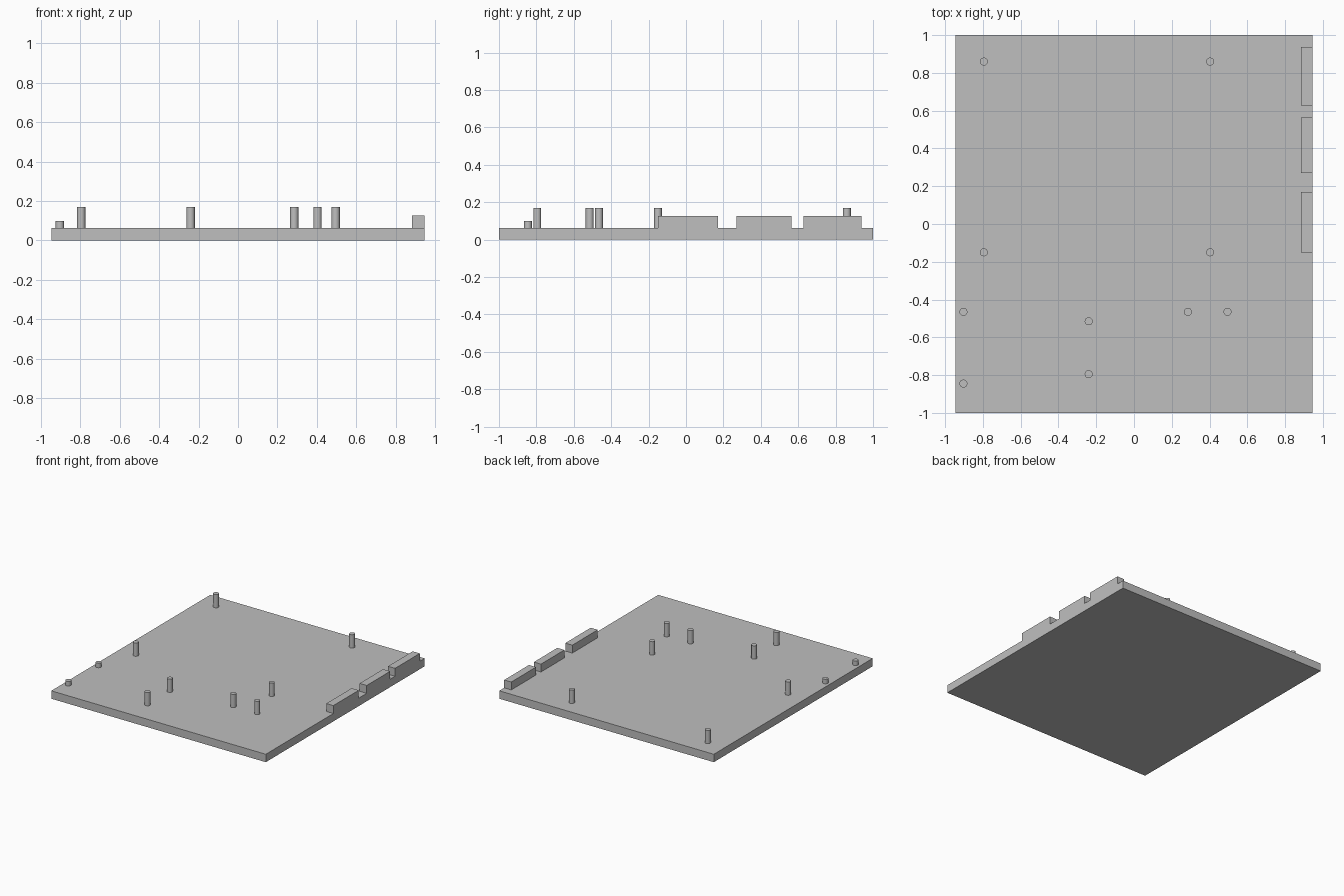
import bpy

cube = bpy.data.objects.get("Cube")
if cube:
    bpy.data.objects.remove(cube, do_unlink=True)

GREY = (0.52, 0.52, 0.52, 1)
grey = bpy.data.materials.new("plain_grey")
grey.use_nodes = True
grey.diffuse_color = GREY
grey.node_tree.nodes["Principled BSDF"].inputs["Base Color"].default_value = GREY

HALF_X = 0.945
PLATE_TOP = 0.063
BLOCK_TOP = 0.126
PIN_RADIUS = 0.021


def box(name, low, high):
    """Box between two opposite corners."""
    centre = [(a + b) / 2 for a, b in zip(low, high)]
    bpy.ops.mesh.primitive_cube_add(size=1, location=centre)
    obj = bpy.context.object
    obj.name = name
    obj.scale = [b - a for a, b in zip(low, high)]
    bpy.ops.object.transform_apply(location=False, rotation=False, scale=True)
    obj.data.materials.append(grey)


def pin(name, x, y, top):
    """Upright round pin standing on the plate."""
    bpy.ops.mesh.primitive_cylinder_add(
        vertices=32, radius=PIN_RADIUS, depth=top - PLATE_TOP,
        location=(x, y, (top + PLATE_TOP) / 2))
    obj = bpy.context.object
    obj.name = name
    obj.data.materials.append(grey)
    bpy.ops.object.shade_smooth_by_angle()


# Base plate
box("base_plate", (-HALF_X, -1, 0), (HALF_X, 1, PLATE_TOP))

# Edge blocks along the left side
blocks = {"front": (-0.15, 0.17), "middle": (0.27, 0.565), "back": (0.627, 0.938)}
for place, (y0, y1) in blocks.items():
    box(place + "_edge_block", (0.883, y0, PLATE_TOP), (HALF_X, y1, BLOCK_TOP))

# Tall pins: a rectangle of four, then two pairs
tall = [(x, y) for x in (-0.795, 0.403) for y in (-0.15, 0.86)]
tall += [(-0.24, -0.515), (-0.24, -0.795), (0.285, -0.465), (0.495, -0.465)]
for i, (x, y) in enumerate(tall, 1):
    pin(f"tall_pin_{i}", x, y, 0.169)

# Short pins near the right edge
for i, y in enumerate((-0.465, -0.845), 1):
    pin(f"short_pin_{i}", -0.903, y, 0.099)
